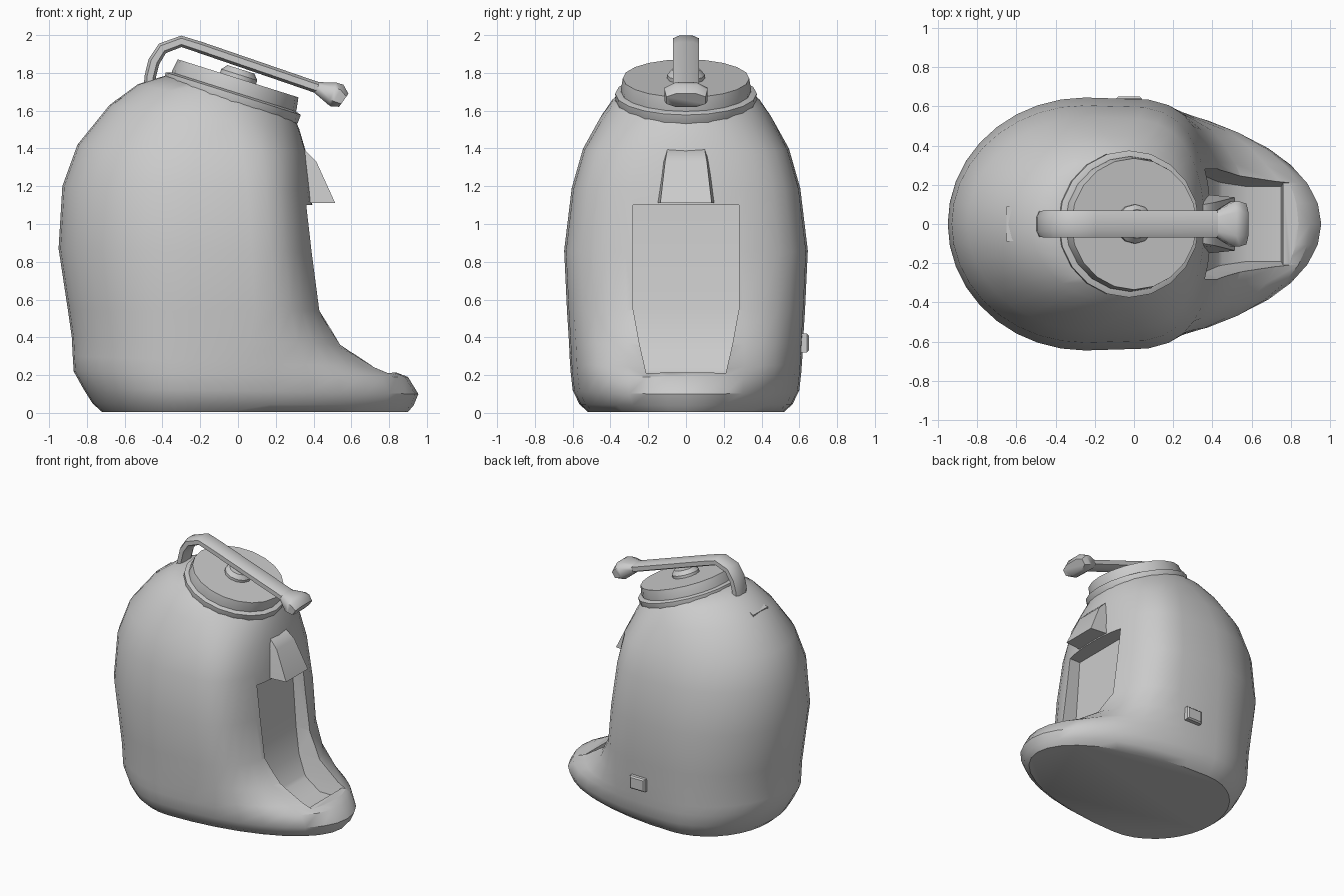
import bpy, bmesh, math
from mathutils import Vector, Matrix

if "Cube" in bpy.data.objects:
    bpy.data.objects.remove(bpy.data.objects["Cube"])

TILT = math.radians(17.5)


def smooth(ob, angle):
    bpy.ops.object.select_all(action='DESELECT')
    ob.select_set(True)
    bpy.context.view_layer.objects.active = ob
    bpy.ops.object.shade_smooth_by_angle(angle=math.radians(angle))


def loft(name, rings, angle=40):
    """Skin equal-length rings of points and cap both ends."""
    bm = bmesh.new()
    vs = [[bm.verts.new(p) for p in r] for r in rings]
    n = len(rings[0])
    for a, b in zip(vs, vs[1:]):
        for i in range(n):
            j = (i + 1) % n
            bm.faces.new((a[i], a[j], b[j], b[i]))
    bm.faces.new(vs[0][::-1])
    bm.faces.new(vs[-1])
    bmesh.ops.recalc_face_normals(bm, faces=bm.faces)
    me = bpy.data.meshes.new(name)
    bm.to_mesh(me)
    bm.free()
    ob = bpy.data.objects.new(name, me)
    bpy.context.collection.objects.link(ob)
    smooth(ob, angle)
    return ob


def tilted_lathe(name, profile, seg=20):
    """Turned part on the sloping lid axis; profile is (radius, height)."""
    m = Matrix.Translation((-0.025, 0, 1.69)) @ Matrix.Rotation(TILT, 4, 'Y')
    rings = [[m @ Vector((r * math.cos(2 * math.pi * i / seg),
                          r * math.sin(2 * math.pi * i / seg), h))
              for i in range(seg)] for r, h in profile]
    return loft(name, rings, 35)


def body_ring(xl, zl, xr, zr, hw, cx, p, seg=36):
    """Plan outline: half ellipse behind, squarer half in front, sloping in z."""
    pts = []
    for i in range(seg):
        t = 2 * math.pi * i / seg
        c, s = math.cos(t), math.sin(t)
        x = cx + (xr - cx) * abs(c) ** p if c > 0 else cx + (cx - xl) * c
        k = (x - xl) / (xr - xl)
        pts.append((x, hw * s, zl + (zr - zl) * k))
    return pts


# Jug body: left x, z / right x, z / half width / widest x / squareness
body = loft("jug_body", [body_ring(*r) for r in [
    (-0.72, 0.005, 0.90, 0.005, 0.52, -0.25, 1.0),
    (-0.77, 0.05, 0.93, 0.04, 0.565, -0.25, 0.95),
    (-0.82, 0.13, 0.955, 0.10, 0.60, -0.25, 0.95),
    (-0.87, 0.22, 0.90, 0.19, 0.61, -0.25, 0.88),
    (-0.875, 0.30, 0.77, 0.24, 0.615, -0.25, 0.75),
    (-0.88, 0.40, 0.58, 0.36, 0.62, -0.25, 0.55),
    (-0.90, 0.54, 0.465, 0.54, 0.63, -0.25, 0.43),
    (-0.95, 0.87, 0.42, 0.85, 0.645, -0.25, 0.42),
    (-0.93, 1.20, 0.385, 1.18, 0.605, -0.25, 0.43),
    (-0.85, 1.42, 0.36, 1.38, 0.545, -0.22, 0.5),
    (-0.68, 1.63, 0.325, 1.50, 0.455, -0.15, 0.75),
    (-0.53, 1.74, 0.30, 1.56, 0.395, -0.08, 0.95),
    (-0.37, 1.79, 0.295, 1.57, 0.345, -0.035, 1.0)]], 50)

# Dispensing recess cut: z, inner x, outer x, half width
cutter = loft("recess_cutter", [
    [(xi, -w, z), (xo, -w, z), (xo, w, z), (xi, w, z)]
    for z, xi, xo, w in [
        (0.14, 0.58, 0.75, 0.19), (0.21, 0.45, 0.76, 0.21),
        (0.23, 0.43, 1.2, 0.215), (0.36, 0.36, 1.2, 0.245),
        (0.55, 0.31, 1.2, 0.28), (1.10, 0.27, 1.2, 0.28)]])
cut = body.modifiers.new("recess", 'BOOLEAN')
cut.operation = 'DIFFERENCE'
cut.object = cutter
cut.solver = 'EXACT'
bpy.context.view_layer.objects.active = body
bpy.ops.object.modifier_apply(modifier=cut.name)
bpy.data.objects.remove(cutter)
smooth(body, 40)

# Pouring spout above the recess
loft("spout", [[(0.27, -w, z), (xo, -w * 0.85, z), (xo, w * 0.85, z), (0.27, w, z)]
               for z, xo, w in [(1.11, 0.515, 0.16), (1.33, 0.415, 0.13),
                                (1.40, 0.345, 0.115)]], 60)

# Collar, lid and centre button
tilted_lathe("collar", [(0.35, -0.10), (0.372, -0.045), (0.375, 0.0), (0.345, 0.01)])
tilted_lathe("lid", [(0.34, -0.03), (0.345, 0.02), (0.335, 0.085)])
tilted_lathe("lid_button", [(0.10, 0.07), (0.10, 0.105), (0.075, 0.135)], 12)


def sweep(name, stations, seg=10):
    """Flattened section along a bent path; stations are x, z, half width, half height."""
    rings = []
    pts = [Vector((x, 0, z)) for x, z, _, _ in stations]
    for k, (_, _, w, h) in enumerate(stations):
        d = (pts[min(k + 1, len(pts) - 1)] - pts[max(k - 1, 0)]).normalized()
        up = Vector((-d.z, 0, d.x))
        ring = []
        for i in range(seg):
            a = 2 * math.pi * (i + 0.5) / seg
            c, s = math.cos(a), math.sin(a)
            ring.append(pts[k] + Vector((0, math.copysign(abs(c) ** 0.7, c) * w, 0))
                        + up * math.copysign(abs(s) ** 0.7, s) * h)
        rings.append(ring)
    return loft(name, rings, 60)


# Carrying handle and its grip end
sweep("handle", [(-0.47, 1.70, 0.07, 0.032), (-0.465, 1.78, 0.07, 0.032),
                 (-0.445, 1.86, 0.072, 0.033), (-0.40, 1.93, 0.072, 0.033),
                 (-0.30, 1.967, 0.072, 0.032), (-0.20, 1.935, 0.072, 0.032),
                 (0.44, 1.715, 0.072, 0.032)], 8)
sweep("handle_grip", [(0.41, 1.725, 0.065, 0.03), (0.50, 1.69, 0.12, 0.066),
                      (0.525, 1.68, 0.12, 0.07), (0.56, 1.655, 0.11, 0.045)], 8)

# Hinge lug behind the handle
loft("hinge_lug", [[(x, -w, z - 0.10), (x, w, z - 0.10), (x, w, z), (x, -w, z)]
                   for x, z, w in [(-0.65, 1.655, 0.09), (-0.61, 1.67, 0.085),
                                   (-0.46, 1.77, 0.055)]])

# Small switch on the back side
loft("side_switch", [[(x, y, 0.37 - h), (x + w, y, 0.37 - h), (x + w, y, 0.37 + h), (x, y, 0.37 + h)]
                     for y, x, w, h in [(0.56, -0.09, 0.13, 0.05), (0.64, -0.09, 0.13, 0.05),
                                        (0.65, -0.08, 0.11, 0.04)]])
